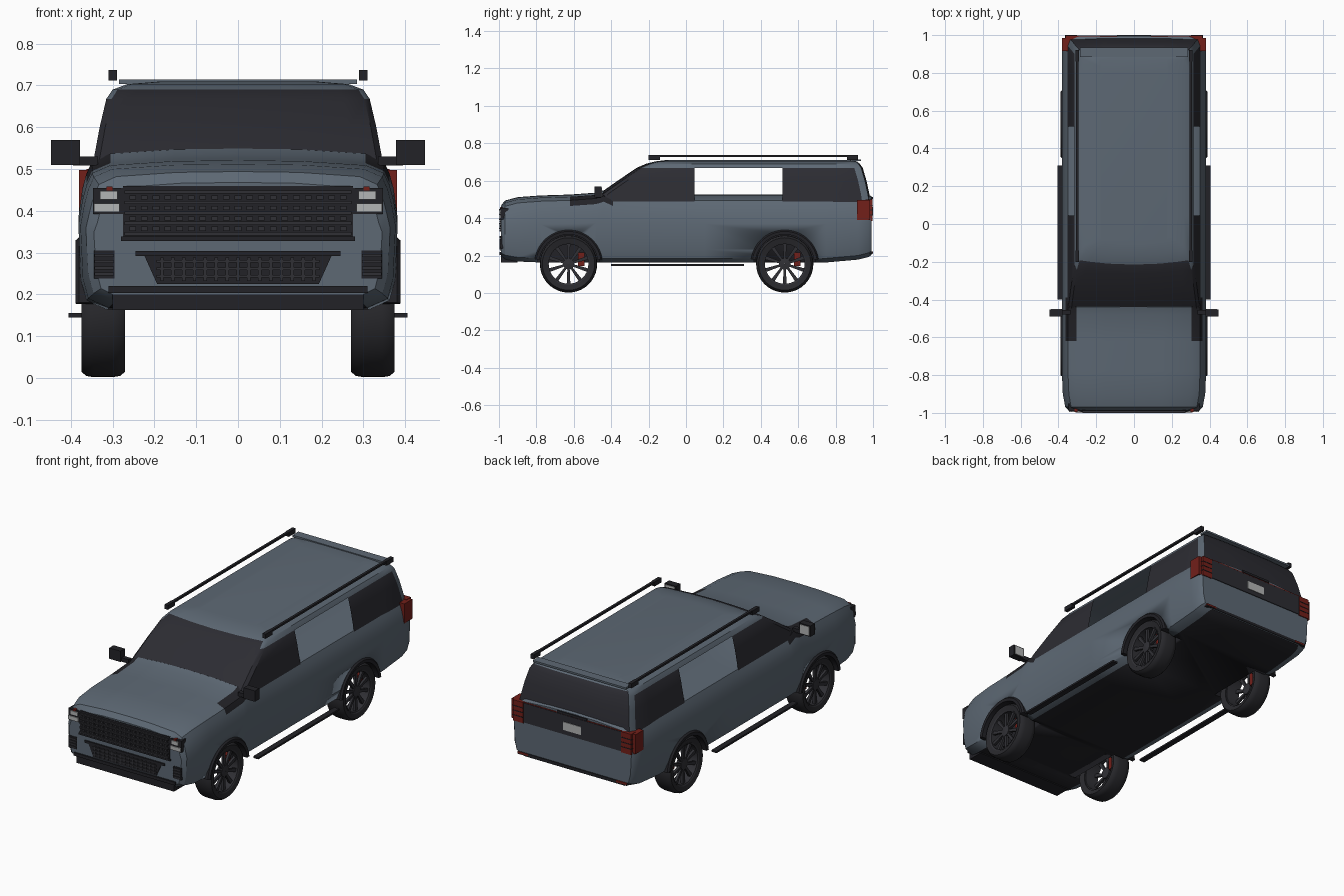
import bpy, bmesh
from math import sin, cos, pi, radians
from mathutils import Matrix, Vector

if "Cube" in bpy.data.objects:
    bpy.data.objects.remove(bpy.data.objects["Cube"], do_unlink=True)


def material(name, r, g, b):
    m = bpy.data.materials.new(name)
    m.use_nodes = True
    m.diffuse_color = (r, g, b, 1)
    m.node_tree.nodes["Principled BSDF"].inputs["Base Color"].default_value = (r, g, b, 1)
    return m


BODY = material("slate paint", .11, .14, .175)
GLASS = material("dark glass", .025, .025, .032)
TRIM = material("black trim", .016, .016, .02)
TYRE = material("tyre rubber", .022, .022, .026)
RIM = material("dark alloy", .03, .03, .036)
LAMP = material("pale lamp", .45, .46, .46)
RED = material("red lamp", .17, .014, .01)


def finish(name, bm, *mats):
    bmesh.ops.recalc_face_normals(bm, faces=bm.faces)
    mesh = bpy.data.meshes.new(name)
    bm.to_mesh(mesh)
    bm.free()
    ob = bpy.data.objects.new(name, mesh)
    bpy.context.collection.objects.link(ob)
    for m in mats:
        mesh.materials.append(m)
    bpy.ops.object.select_all(action='DESELECT')
    ob.select_set(True)
    bpy.context.view_layer.objects.active = ob
    bpy.ops.object.shade_smooth_by_angle(angle=radians(32))
    return ob


def box(name, x, y, z, mat, pair=False, taper=1):
    """Box from (min, max) ranges; pair makes both sides; taper narrows the base."""
    for side, s in (("left_", 1), ("right_", -1)) if pair else (("", 1),):
        bm = bmesh.new()
        bmesh.ops.create_cube(bm, size=1)
        for v in bm.verts:
            k = taper if v.co.z < 0 else 1
            v.co = Vector((s * k * x[v.co.x > 0], y[v.co.y > 0], z[v.co.z > 0]))
        finish(side + name, bm, mat)


def lathe(name, profile, centre, s, mat, a0=0, a1=2 * pi, steps=40):
    """Sweep a closed (radius, x) profile about a sideways axle."""
    bm = bmesh.new()
    full = a1 - a0 > 6.2
    rings = []
    for i in range(steps + (not full)):
        a = a0 + (a1 - a0) * i / steps
        rings.append([bm.verts.new((s * x, centre[0] + r * cos(a), centre[1] + r * sin(a)))
                      for r, x in profile])
    n = len(profile)
    for i in range(steps):
        p, q = rings[i], rings[(i + 1) % len(rings)]
        for j in range(n):
            bm.faces.new((p[j], p[(j + 1) % n], q[(j + 1) % n], q[j]))
    if not full:
        bm.faces.new(rings[0])
        bm.faces.new(rings[-1])
    return finish(name, bm, mat)


# Lower body: sections lofted from nose to tail (y, half width, bottom, top)
stations = [(-.988, .345, .192, .462), (-.968, .364, .18, .488), (-.9, .377, .168, .506),
            (-.78, .382, .163, .515), (-.62, .382, .163, .52), (-.48, .382, .163, .53),
            (-.44, .382, .163, .543), (-.39, .382, .163, .52), (.1, .382, .163, .52),
            (.75, .382, .163, .52), (.92, .38, .178, .52), (.975, .374, .192, .52),
            (.993, .36, .203, .51)]


def section(w, lo, hi):
    half = [(.82, lo), (.95, lo + .022), (.985, lo + .07), (1, lo + .58 * (hi - lo)),
            (.975, hi - .09), (.95, hi - .055), (.915, hi - .025), (.8, hi - .006),
            (.4, hi + .004)]
    half = [(f * w, z) for f, z in half]
    return half + [(0, hi + .006)] + [(-x, z) for x, z in reversed(half)]


bm = bmesh.new()
rings = [[bm.verts.new((x, y, z)) for x, z in section(w, lo, hi)] for y, w, lo, hi in stations]
n = len(rings[0])
for i in range(len(rings) - 1):
    y_mid = (stations[i][0] + stations[i + 1][0]) / 2
    for j in range(n):
        k = (j + 1) % n
        f = bm.faces.new((rings[i][j], rings[i][k], rings[i + 1][k], rings[i + 1][j]))
        cowl = -.62 < y_mid < -.39 and min(j, n - 2 - j) in (5, 6)
        f.material_index = int(j == n - 1 or cowl)
bm.faces.new(rings[0])
bm.faces.new(rings[-1])
body = finish("lower_body", bm, BODY, TRIM)

# Wheel wells cut from the body
AXLES = (("front", (-.628, .155)), ("rear", (.528, .155)))
for end, (cy, cz) in AXLES:
    for s in (1, -1):
        bm = bmesh.new()
        bmesh.ops.create_cone(bm, cap_ends=True, segments=40, radius1=.165, radius2=.165, depth=.2,
                              matrix=Matrix.Translation((s * .35, cy, cz)) @ Matrix.Rotation(pi / 2, 4, 'Y'))
        for f in bm.faces:
            f.material_index = 1
        cutter = finish("well_cutter", bm, BODY, TRIM)
        cutter.hide_render = True
        mod = body.modifiers.new("wheel_well", 'BOOLEAN')
        mod.operation, mod.solver, mod.object = 'DIFFERENCE', 'EXACT', cutter
        bpy.context.view_layer.objects.active = body
        bpy.ops.object.modifier_apply(modifier=mod.name)
        bpy.data.objects.remove(cutter, do_unlink=True)

# Cabin: stacked outlines (z, half width, front, rear), open middle side windows
levels = [(.485, .353, -.51, .987), (.53, .344, -.465, .98), (.6, .331, -.365, .965),
          (.668, .315, -.265, .945), (.69, .3, -.215, .93), (.703, .265, -.165, .915),
          (.71, .18, -.11, .88)]


def outline(w, f, r):
    half = [(t * w, f + .025 * t * t) for t in (.45, .8, .96)]
    half += [(w, f + .05), (w, .045), (w, .515), (w, .8), (w, r - .045),
             (.965 * w, r - .008), (.5 * w, r)]
    return [(0, f)] + half + [(0, r)] + [(-x, y) for x, y in reversed(half)]


bm = bmesh.new()
rings = [[bm.verts.new((x, y, z)) for x, y in outline(w, f, r)] for z, w, f, r in levels]
n = len(rings[0])
for i in range(len(rings) - 1):
    for j in range(n):
        col = min(j, n - 1 - j)
        if col == 5 and i < 3:
            continue
        k = (j + 1) % n
        f = bm.faces.new((rings[i][j], rings[i][k], rings[i + 1][k], rings[i + 1][j]))
        ends = col < 3 or col > 8
        f.material_index = int((i < 3 and col != 8) or (i == 3 and ends))
bm.faces.new(rings[-1])
finish("cabin", bm, BODY, GLASS)

# Wheels, spokes, brakes and arch flares
for end, (cy, cz) in AXLES:
    for side, s in (("left", 1), ("right", -1)):
        tag = f"{end}_{side}_"
        c = (cy, cz)
        lathe(tag + "tyre", [(.112, .28), (.14, .27), (.15, .282), (.153, .3), (.153, .345),
                             (.15, .363), (.14, .375), (.112, .368)], c, s, TYRE)
        lathe(tag + "rim", [(.106, .285), (.114, .285), (.114, .37), (.106, .366)], c, s, RIM)
        lathe(tag + "hub", [(.001, .33), (.03, .33), (.03, .36), (.001, .364)], c, s, RIM, steps=20)
        lathe(tag + "flare", [(.157, .335), (.182, .335), (.182, .38), (.174, .389), (.157, .387)],
              c, s, TRIM, radians(8), radians(172), 28)
        bm = bmesh.new()
        for i in range(10):
            made = bmesh.ops.create_cube(bm, size=1)["verts"]
            for v in made:
                v.co = Vector((s * (.35 + .014 * v.co.x), v.co.y * (.02 if v.co.z > 0 else .012),
                               .067 + .088 * v.co.z))
            bmesh.ops.rotate(bm, verts=made, matrix=Matrix.Rotation(i * pi / 5, 3, 'X'))
            bmesh.ops.translate(bm, verts=made, vec=(0, cy, cz))
        finish(tag + "spokes", bm, RIM)
        x = sorted((s * .31, s * .335))
        box(tag + "brake_caliper", x, (cy + .05, cy + .085), (cz - .01, cz + .06), RED)

# Nose: grille with bars and teeth
box("grille_panel", (-.275, .275), (-.991, -.95), (.335, .46), TRIM)
for i in range(5):
    z = .345 + .025 * i
    box("grille_bar", (-.272, .272), (-1, -.98), (z - .004, z + .004), RIM)
bm = bmesh.new()
for row in range(4):
    for i in range(19):
        bmesh.ops.create_cube(bm, size=1, matrix=Matrix.Translation(
            (-.252 + .028 * i, -.99, .357 + .025 * row)) @ Matrix.Diagonal((.016, .014, .01, 1)))
finish("grille_teeth", bm, RIM)
box("grille_sill", (-.28, .28), (-.996, -.95), (.328, .338), TRIM)

# Lower intake
box("lower_intake", (-.225, .225), (-.992, -.95), (.225, .295), TRIM, taper=.86)
box("intake_brow", (-.245, .245), (-.996, -.95), (.292, .304), TRIM)
for i in range(3):
    z = .24 + .018 * i
    box("intake_slat", (-.195, .195), (-.997, -.98), (z, z + .006), RIM)
for i in range(15):
    x = -.182 + .026 * i
    box("intake_rib", (x - .004, x + .004), (-.996, -.98), (.232, .288), RIM)
box("bumper_lip", (-.31, .31), (-.997, -.94), (.203, .22), TRIM)
box("chin", (-.3, .3), (-.989, -.9), (.163, .2), TRIM)

# Headlamps and side vents
box("lamp_surround", (.27, .347), (-.991, -.95), (.392, .455), TRIM, True)
box("upper_headlamp", (.288, .33), (-.996, -.95), (.427, .447), LAMP, True)
box("lower_headlamp", (.283, .345), (-.996, -.95), (.397, .417), LAMP, True)
box("marker_lamp", (.3, .315), (-.994, -.95), (.449, .458), RED, True)
box("side_vent", (.295, .345), (-.991, -.94), (.238, .305), TRIM, True)
for i in range(4):
    z = .245 + .015 * i
    box("vent_slat", (.297, .343), (-.995, -.97), (z, z + .007), RIM, True)

# Tail: dark band, lamps, plate, handle, bumper strip
box("tail_band", (-.31, .31), (.95, .997), (.39, .498), GLASS)
box("tail_lamp", (.3, .362), (.96, .998), (.385, .5), RED, True)
box("tail_lamp_side", (.34, .38), (.915, .985), (.39, .498), RED, True)
for i in range(3):
    z = .415 + .026 * i
    box("tail_lamp_line", (.302, .364), (.97, 1), (z, z + .004), TRIM, True)
box("number_plate", (-.055, .055), (.98, 1), (.415, .46), LAMP)
box("tail_handle", (-.09, .09), (.96, 1), (.502, .514), TRIM)
box("tail_light_strip", (-.3, .3), (.97, .996), (.499, .503), RED)
box("rear_bumper_strip", (-.335, .335), (.96, .997), (.207, .222), TRIM)
box("rear_reflector", (.27, .335), (.97, .999), (.212, .222), RED, True)

# Roof rails and spoiler
box("roof_rail", (.293, .307), (-.2, .92), (.726, .737), TRIM, True)
for y in (-.2, .86):
    box("rail_foot", (.29, .31), (y, y + .06), (.712, .737), TRIM, True)
box("spoiler", (-.285, .285), (.885, .935), (.704, .714), BODY)

# Mirrors and running boards
box("mirror_arm", (.335, .395), (-.48, -.455), (.508, .53), TRIM, True)
box("mirror_shell", (.378, .447), (-.49, -.452), (.51, .57), TRIM, True)
box("mirror_face", (.385, .44), (-.453, -.449), (.516, .564), LAMP, True)
box("running_board", (.374, .405), (-.4, .31), (.145, .155), TRIM, True)
